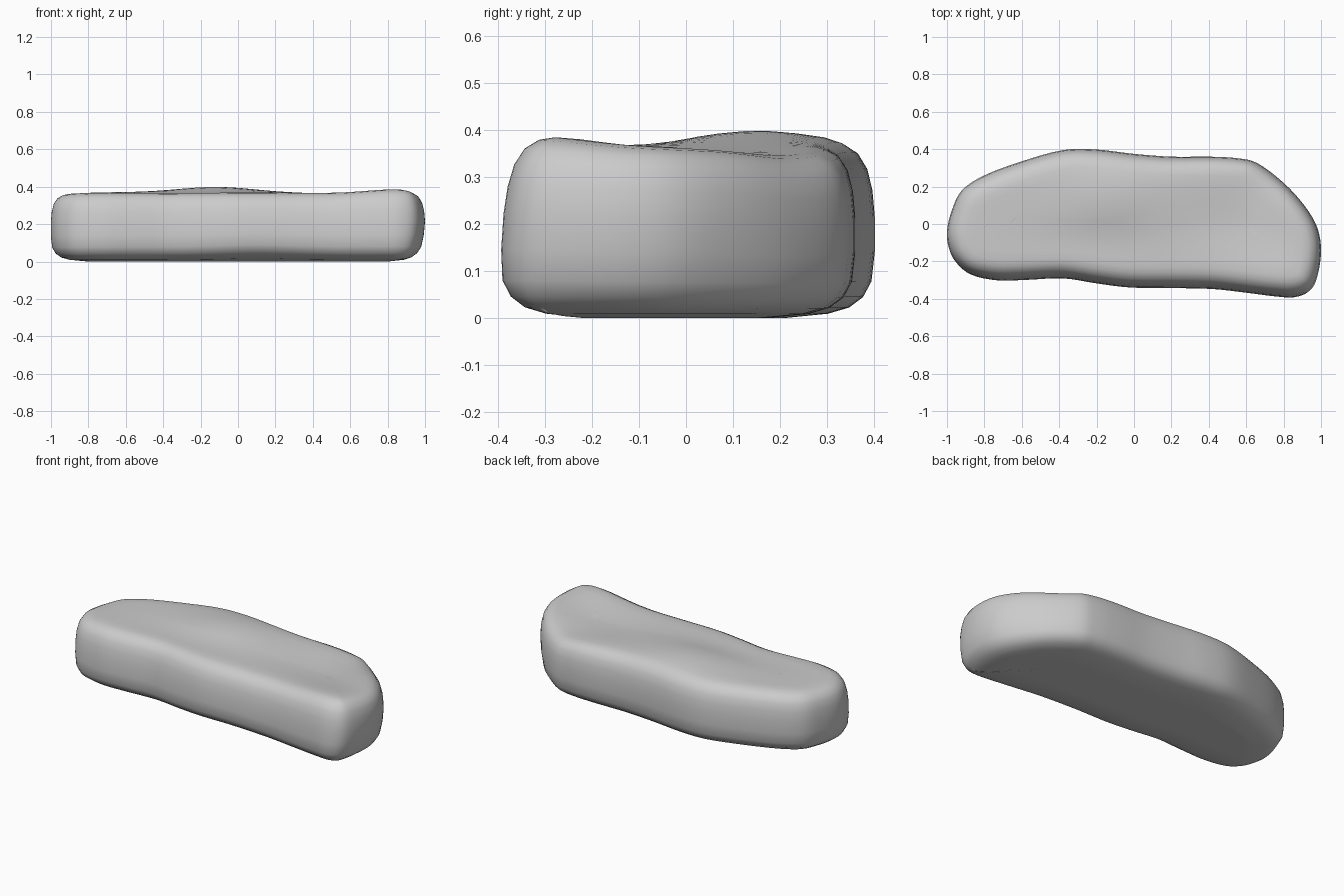
import bpy, bmesh, math
from mathutils import Vector

if "Cube" in bpy.data.objects:
    bpy.data.objects.remove(bpy.data.objects["Cube"])

# Plan outline of the slab, counter-clockwise from the left end
OUTLINE = [(-.99, -.13), (-.95, -.21), (-.87, -.275), (-.73, -.306), (-.57, -.303), (-.38, -.295),
           (-.2, -.322), (-.02, -.344), (.2, -.347), (.42, -.352), (.6, -.372), (.76, -.392),
           (.86, -.396), (.94, -.365), (.98, -.29), (1, -.15), (.98, -.02), (.91, .1),
           (.8, .22), (.66, .325), (.55, .352), (.4, .36), (.2, .36), (0, .375), (-.2, .398),
           (-.38, .395), (-.6, .335), (-.8, .26), (-.92, .18), (-.975, .07), (-1, -.04)]
# Edge profile: inset from the outline, fraction of local height
PROFILE = [(.15, .012), (.1, .025), (.055, .06), (.025, .12), (.007, .21), (0, .38), (0, .58),
           (.005, .73), (.016, .85), (.036, .935), (.066, .98), (.1, 1.0)]
STEPS = 4


def smooth_loop(pts):
    """Closed Catmull-Rom curve through the points."""
    out, n = [], len(pts)
    for i in range(n):
        a, b, c, d = (Vector(pts[(i + k) % n]) for k in (-1, 0, 1, 2))
        for s in range(STEPS):
            t = s / STEPS
            out.append(.5 * (2 * b + (c - a) * t + (2 * a - 5 * b + 4 * c - d) * t ** 2
                             + (3 * b - a - 3 * c + d) * t ** 3))
    return out


def bump(x, y, cx, cy, sx, sy, h):
    return h * math.exp(-((x - cx) / sx) ** 2 - ((y - cy) / sy) ** 2)


def top_height(x, y):
    return (.37 + bump(x, y, -.12, .15, .28, .18, .03) + bump(x, y, .82, -.32, .2, .14, .018)
            + bump(x, y, .55, .0, .3, .18, -.02) + bump(x, y, .72, .25, .22, .14, -.022)
            + bump(x, y, -.95, 0, .15, .4, -.008) + bump(x, y, -.3, -.1, .35, .12, -.008))


def floor_height(x, y):
    return bump(x, y, .1, -.35, .3, .12, .014)


def place(p, f):
    """Lift a plan point to a height fraction, leaning the front and right end."""
    x, y = p
    lo = floor_height(x, y)
    z = lo + (top_height(x, y) - lo) * f
    if y < 0:
        y += .025 * max(0, f - .2) * min(1, -y / .3)
    if x > .8:
        x -= .022 * (1 - min(1, f / .55)) * min(1, (x - .8) / .15)
    return (x, y, z)


loop = smooth_loop(OUTLINE)
n = len(loop)
normals = []
for i in range(n):
    t = loop[(i + 3) % n] - loop[i - 3]
    normals.append(Vector((-t.y, t.x)).normalized())


def inset(d):
    return [p + m * d for p, m in zip(loop, normals)]


def shrink(ring, k):
    """Draw a ring towards the slab's spine."""
    out = []
    for p in ring:
        sx = max(-.62, min(.62, p.x))
        out.append(p.lerp(Vector((sx, .01 - .05 * sx)), k))
    return out


# Rings from the underside centre, around the edge, to the top centre
inner = (.2, .4, .6, .8, .97)
rings = [(shrink(inset(.15), k), 0) for k in reversed(inner)]
rings += [(inset(d), f) for d, f in PROFILE]
rings += [(shrink(inset(.1), k), 1) for k in inner]

bm = bmesh.new()
verts = [[bm.verts.new(place(p, f)) for p in ring] for ring, f in rings]
for a, b in zip(verts, verts[1:]):
    for i in range(n):
        j = (i + 1) % n
        bm.faces.new((a[i], a[j], b[j], b[i]))
bm.faces.new(list(reversed(verts[0])))
bm.faces.new(verts[-1])
bmesh.ops.triangulate(bm, faces=[f for f in bm.faces if len(f.verts) > 4])
for _ in range(2):
    bmesh.ops.smooth_vert(bm, verts=[v for r in verts[-6:] for v in r], factor=.3,
                          use_axis_z=True)
bmesh.ops.recalc_face_normals(bm, faces=bm.faces)

# Stone slab
mesh = bpy.data.meshes.new("stone_slab")
bm.to_mesh(mesh)
bm.free()
slab = bpy.data.objects.new("stone_slab", mesh)
bpy.context.collection.objects.link(slab)
for poly in mesh.polygons:
    poly.use_smooth = True
